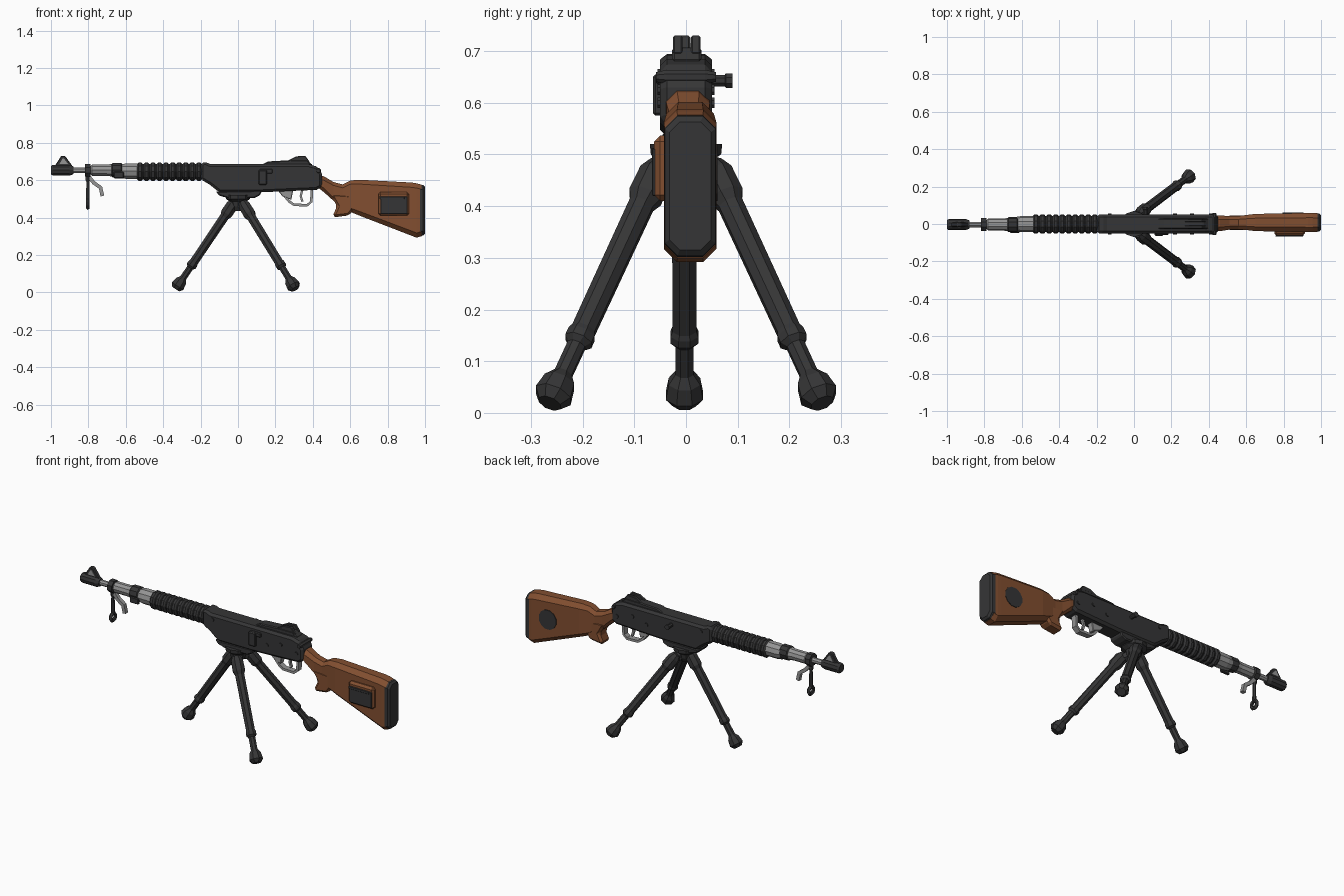
import bpy, bmesh, math
from mathutils import Vector


def material(name, rgb):
    m = bpy.data.materials.new(name)
    m.diffuse_color = (*rgb, 1)
    return m


DARK = material("gunmetal", (0.036, 0.036, 0.037))
WOOD = material("walnut wood", (0.225, 0.078, 0.03))
STEEL = material("bare steel", (0.30, 0.30, 0.30))


def finish(name, bm, mat, bevel=0):
    bmesh.ops.recalc_face_normals(bm, faces=bm.faces)
    me = bpy.data.meshes.new(name)
    bm.to_mesh(me)
    bm.free()
    me.materials.append(mat)
    ob = bpy.data.objects.new(name, me)
    bpy.context.collection.objects.link(ob)
    if bevel:
        mod = ob.modifiers.new("bevel", "BEVEL")
        mod.width, mod.segments, mod.limit_method = bevel, 1, "ANGLE"
    return ob


def skin(name, mat, loops, bevel=0):
    """Join successive rings of points with quads and cap both ends."""
    bm = bmesh.new()
    rings = [[bm.verts.new(p) for p in loop] for loop in loops]
    n = len(rings[0])
    for a, b in zip(rings, rings[1:]):
        for i in range(n):
            j = (i + 1) % n
            bm.faces.new((a[i], a[j], b[j], b[i]))
    bm.faces.new(rings[0][::-1])
    bm.faces.new(rings[-1])
    return finish(name, bm, mat, bevel)


def prism(name, mat, profile, y0, y1, bevel=0):
    """Extrude an xz profile from y0 to y1."""
    return skin(name, mat, [[(x, y, z) for x, z in profile] for y in (y0, y1)], bevel)


def box(name, mat, x0, x1, y0, y1, z0, z1, bevel=0):
    return prism(name, mat, [(x0, z0), (x1, z0), (x1, z1), (x0, z1)], y0, y1, bevel)


def lathe(name, mat, origin, axis, rings, sides=10):
    """Turned part: rings are (distance along axis, radius)."""
    o, d = Vector(origin), Vector(axis).normalized()
    u = d.cross(Vector((0, 1, 0)) if abs(d.y) < 0.9 else Vector((0, 0, 1))).normalized()
    v = d.cross(u)
    angles = [2 * math.pi * (i + 0.5) / sides for i in range(sides)]
    return skin(name, mat, [[o + d * t + (u * math.cos(a) + v * math.sin(a)) * r
                             for a in angles] for t, r in rings])


def strap(name, mat, path, half_w, half_t, y=0):
    """Flat bar following an xz path."""
    pts = [Vector((x, y, z)) for x, z in path]
    loops = []
    for i, p in enumerate(pts):
        d = (pts[min(i + 1, len(pts) - 1)] - pts[max(i - 1, 0)]).normalized()
        n = Vector((-d.z, 0, d.x)) * half_t
        w = Vector((0, half_w, 0))
        loops.append([p + n + w, p + n - w, p - n - w, p - n + w])
    return skin(name, mat, loops)


X = (1, 0, 0)
BORE = (0, -0.003, 0.653)

# Muzzle, barrel and gas tube
lathe("muzzle", DARK, BORE, X, [(-1, 0.024), (-0.99, 0.03), (-0.9, 0.03), (-0.88, 0.022)])
lathe("thin_barrel", STEEL, BORE, X, [(-0.89, 0.016), (-0.78, 0.016)], 8)
lathe("gas_tube", STEEL, BORE, X,
      [(-0.79, 0.022), (-0.78, 0.032), (-0.7, 0.032), (-0.66, 0.037)])
lathe("barrel_band", DARK, BORE, X, [(-0.675, 0.036), (-0.67, 0.041), (-0.625, 0.041), (-0.62, 0.036)])
lathe("barrel_sleeve", STEEL, (0, 0, 0.648), X, [(-0.63, 0.038), (-0.6, 0.043), (-0.53, 0.043)])
box("sleeve_key", DARK, -0.665, -0.61, -0.047, -0.03, 0.61, 0.645, 0.004)

# Front sight
prism("front_sight", DARK, [(-0.98, 0.675), (-0.945, 0.73), (-0.925, 0.73), (-0.885, 0.675)],
      -0.015, 0.009, 0.004)
prism("front_sight_blade", STEEL, [(-0.955, 0.685), (-0.938, 0.715), (-0.93, 0.715), (-0.908, 0.685)],
      -0.018, 0.012)

# Hanging sling loop and latch
lathe("sling_clamp", DARK, BORE, X, [(-0.817, 0.037), (-0.788, 0.037)], 8)
lathe("sling_bar", DARK, (-0.803, -0.003, 0.63), (0, 0, -1),
      [(0, 0.013), (0.03, 0.013), (0.04, 0.009), (0.14, 0.011)], 6)
bpy.ops.mesh.primitive_torus_add(major_segments=10, minor_segments=5, major_radius=0.022,
                                 minor_radius=0.01, location=(-0.803, -0.003, 0.473),
                                 rotation=(0, math.pi / 2, 0))
bpy.context.object.name = "sling_ring"
bpy.context.object.data.materials.append(DARK)
strap("latch", STEEL, [(-0.795, 0.615), (-0.77, 0.585), (-0.735, 0.56), (-0.725, 0.515)], 0.011, 0.010)

# Ribbed handguard
ribs, x0, x1 = 10, -0.54, -0.19
step = (x1 - x0) / ribs
rings = []
for i in range(ribs):
    s = x0 + i * step
    rings += [(s, 0.043), (s + 0.25 * step, 0.052), (s + 0.65 * step, 0.052), (s + 0.9 * step, 0.043)]
lathe("ribbed_handguard", DARK, (0, 0, 0.645), X, rings, 10)

# Receiver
prism("receiver", DARK, [(-0.2, 0.605), (-0.2, 0.69), (-0.175, 0.698), (-0.145, 0.685), (0.38, 0.685),
                         (0.43, 0.67), (0.45, 0.63), (0.45, 0.565), (0.42, 0.548), (0.12, 0.535),
                         (-0.1, 0.535), (-0.15, 0.575)], -0.05, 0.05, 0.013)
prism("mount_plate", DARK, [(-0.12, 0.54), (-0.1, 0.518), (-0.06, 0.505), (0.09, 0.505),
                            (0.12, 0.52), (0.125, 0.545)], -0.045, 0.045, 0.006)
box("side_catch", DARK, 0.11, 0.155, -0.064, -0.045, 0.575, 0.655, 0.005)
box("catch_tab", DARK, 0.115, 0.185, -0.058, -0.045, 0.635, 0.66, 0.004)
lathe("bolt_handle", DARK, (0.06, 0.04, 0.643), (0, 1, 0), [(0, 0.012), (0.035, 0.012), (0.037, 0.015), (0.05, 0.015)], 8)
for i, (px, pz) in enumerate([(-0.13, 0.655), (0.22, 0.60), (0.31, 0.625), (0.41, 0.60)]):
    lathe(f"receiver_pin_{i + 1}", DARK, (px, -0.055, pz), (0, 1, 0), [(0, 0.011), (0.11, 0.011)], 8)
lathe("rear_knob", DARK, (0.43, -0.058, 0.65), (0, 1, 0), [(0, 0.01), (0.02, 0.015), (0.095, 0.015), (0.116, 0.01)], 8)

# Rear sight: ramp with two ears
prism("sight_ramp", DARK, [(0.12, 0.68), (0.16, 0.7), (0.29, 0.707), (0.37, 0.707), (0.4, 0.68)],
      -0.027, 0.03, 0.005)
for name, y in (("left_sight_ear", -0.025), ("right_sight_ear", 0.01)):
    prism(name, DARK, [(0.25, 0.695), (0.31, 0.727), (0.36, 0.73), (0.385, 0.695)], y, y + 0.018, 0.003)

# Trigger and guard
strap("trigger_guard", STEEL, [(0.225, 0.54), (0.25, 0.515), (0.275, 0.485), (0.3, 0.468), (0.37, 0.466),
                               (0.392, 0.485), (0.395, 0.55)], 0.016, 0.007)
prism("guard_plate", STEEL, [(0.215, 0.545), (0.235, 0.515), (0.285, 0.495), (0.295, 0.545)], -0.017, 0.017, 0.003)
strap("trigger", STEEL, [(0.345, 0.55), (0.335, 0.515), (0.345, 0.485)], 0.007, 0.006)

# Stock: chamfered sections along x as (x, bottom, top, half width, centre y)
def stock_section(x, b, t, w, y):
    c = min(w * 0.5, (t - b) * 0.3)
    return [(x, y + sy, z) for sy, z in
            [(-w, b + c), (-w, t - c), (c - w, t), (w - c, t), (w, t - c), (w, b + c), (w - c, b), (c - w, b)]]


skin("stock", WOOD, [stock_section(*s) for s in [
    (0.435, 0.555, 0.628, 0.042, 0.003), (0.46, 0.535, 0.62, 0.042, 0.004), (0.51, 0.49, 0.59, 0.036, 0.006),
    (0.56, 0.455, 0.577, 0.036, 0.007), (0.6, 0.43, 0.598, 0.04, 0.008), (0.65, 0.41, 0.602, 0.046, 0.008),
    (0.93, 0.302, 0.587, 0.051, 0.008), (0.955, 0.292, 0.583, 0.051, 0.008), (0.98, 0.3, 0.576, 0.049, 0.008)]])
prism("pistol_grip", WOOD, [(0.49, 0.53), (0.53, 0.46), (0.505, 0.408), (0.52, 0.402), (0.595, 0.412),
                            (0.615, 0.44), (0.63, 0.52)], -0.032, 0.045, 0.014)
skin("butt_plate", DARK, [stock_section(*s) for s in [
    (0.972, 0.3, 0.577, 0.05, 0.008), (0.99, 0.304, 0.574, 0.049, 0.008), (1.0, 0.315, 0.563, 0.04, 0.008)]])

# Stock pouch on the front side, oval plate on the back side
box("stock_pouch", WOOD, 0.75, 0.915, -0.062, -0.03, 0.41, 0.537, 0.012)
box("pouch_panel", DARK, 0.762, 0.905, -0.066, -0.058, 0.42, 0.512, 0.002)
box("pouch_flap", DARK, 0.757, 0.89, -0.068, -0.06, 0.498, 0.513, 0.002)
lathe("oval_plate", DARK, (0.85, 0.053, 0.465), (0, 1, 0), [(0, 0.057), (0.008, 0.057)], 12)

# Tripod head and three legs
lathe("tripod_head", DARK, (0, 0, 0.52), (0, 0, -1),
      [(0, 0.07), (0.02, 0.068), (0.035, 0.045), (0.06, 0.04), (0.085, 0.025)])
for name, top, foot in (("front_leg", (-0.025, -0.003, 0.475), (-0.318, -0.003, 0.04)),
                        ("rear_left_leg", (0.03, -0.055, 0.47), (0.293, -0.254, 0.04)),
                        ("rear_right_leg", (0.03, 0.055, 0.47), (0.293, 0.254, 0.04))):
    d = Vector(foot) - Vector(top)
    L = d.length
    lathe(name, DARK, top, d, [
        (-0.015, 0.022), (0.01, 0.034), (0.065, 0.035), (0.085, 0.026), (0.72 * L, 0.025), (0.74 * L, 0.029),
        (0.77 * L, 0.029), (0.79 * L, 0.019), (L - 0.045, 0.019), (L - 0.025, 0.033), (L + 0.008, 0.039),
        (L + 0.027, 0.024)], 8)
    # Short strut from head to leg collar
    lathe(name + "_hinge", DARK, (0, 0, 0.485), Vector(top) + d * 0.08 - Vector((0, 0, 0.485)),
          [(0, 0.025), (0.06, 0.025)], 6)
